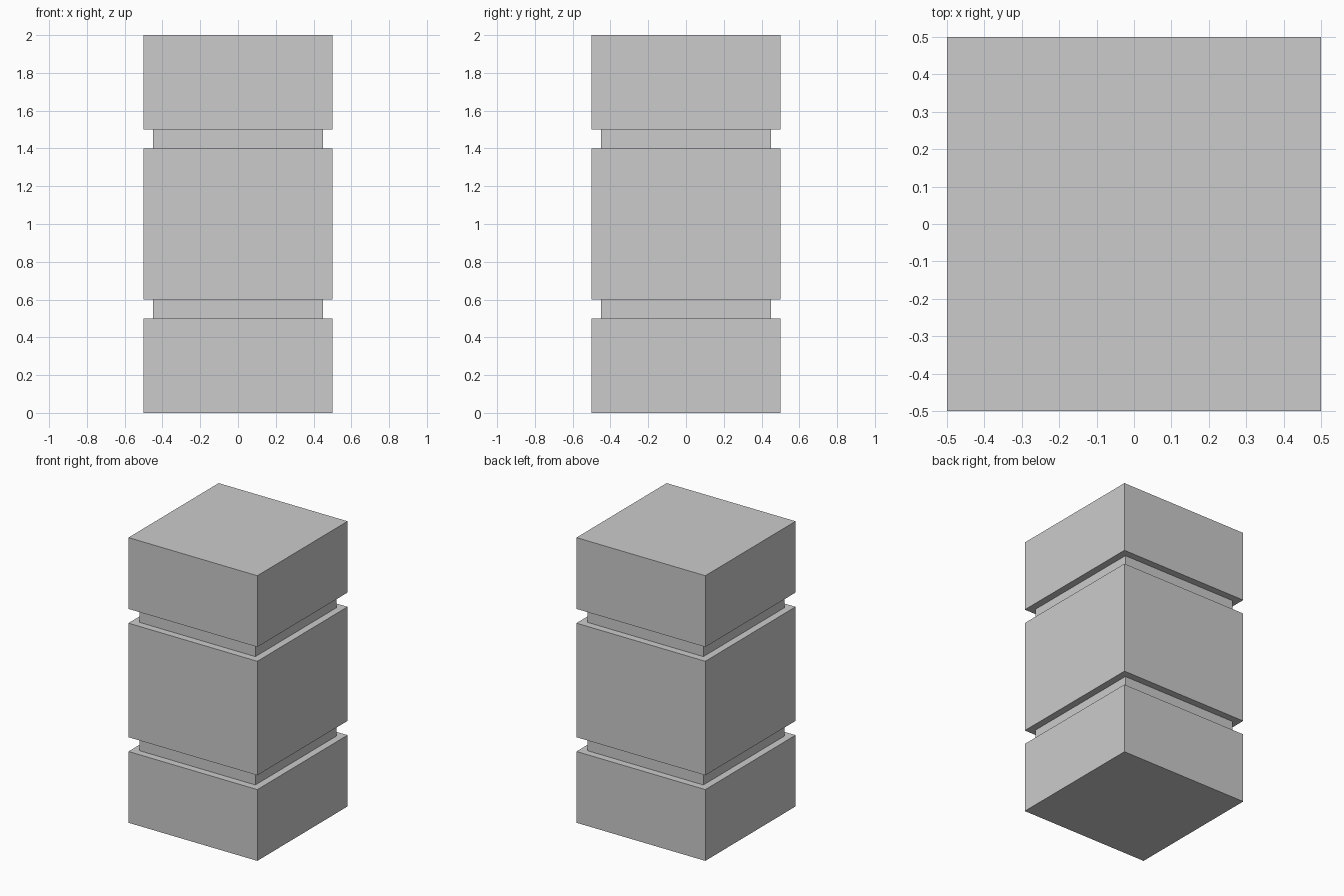
import bpy, bmesh

if "Cube" in bpy.data.objects:
    bpy.data.objects.remove(bpy.data.objects["Cube"])

# Square cross-section profile up the column: (half width, height)
WIDE, NARROW = 0.5, 0.45
PROFILE = [(WIDE, 0.0), (WIDE, 0.5), (NARROW, 0.5), (NARROW, 0.6), (WIDE, 0.6),
           (WIDE, 1.4), (NARROW, 1.4), (NARROW, 1.5), (WIDE, 1.5), (WIDE, 2.0)]
CORNERS = [(-1, -1), (1, -1), (1, 1), (-1, 1)]


def square_column(name, profile):
    bm = bmesh.new()
    rings = [[bm.verts.new((cx * r, cy * r, z)) for cx, cy in CORNERS]
             for r, z in profile]
    # Walls and groove ledges
    for low, high in zip(rings, rings[1:]):
        for i in range(4):
            j = (i + 1) % 4
            bm.faces.new((low[i], low[j], high[j], high[i]))
    # Bottom and top caps
    bm.faces.new(rings[0][::-1])
    bm.faces.new(rings[-1])
    mesh = bpy.data.meshes.new(name)
    bm.to_mesh(mesh)
    bm.free()
    obj = bpy.data.objects.new(name, mesh)
    bpy.context.collection.objects.link(obj)
    return obj


# Square pillar with two recessed bands
square_column("grooved_pillar", PROFILE)
